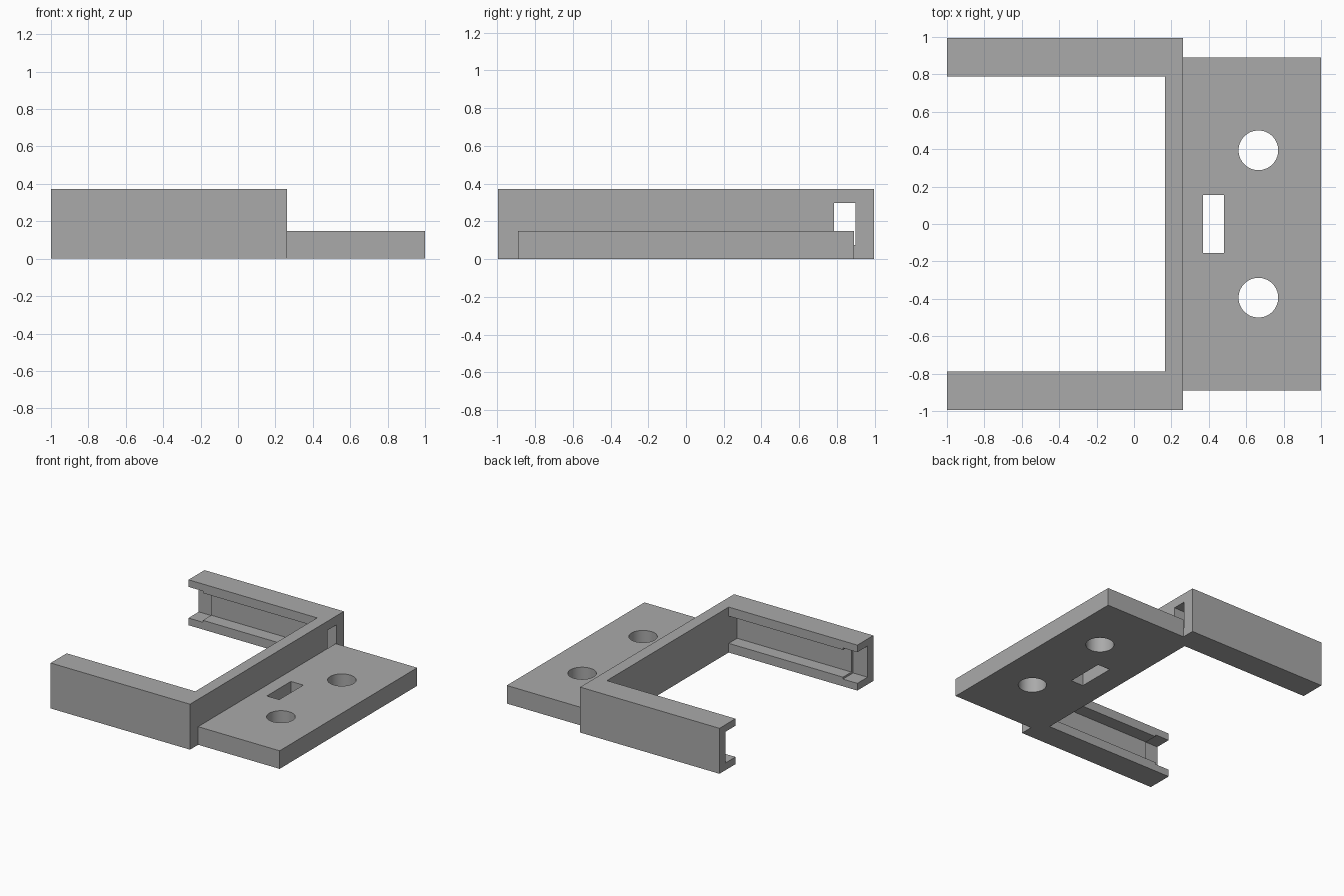
import bpy
import bmesh
import math

if "Cube" in bpy.data.objects:
    bpy.data.objects.remove(bpy.data.objects["Cube"], do_unlink=True)

grey = bpy.data.materials.new("matte grey")
grey.use_nodes = True
grey.diffuse_color = (0.4, 0.4, 0.4, 1)
grey.node_tree.nodes["Principled BSDF"].inputs["Base Color"].default_value = (0.4, 0.4, 0.4, 1)


def prism(name, outline, z0, z1):
    """Extrude a flat outline from z0 up to z1."""
    bm = bmesh.new()
    base = bm.faces.new([bm.verts.new((x, y, z0)) for x, y in outline])
    top = bmesh.ops.extrude_face_region(bm, geom=[base])["geom"]
    verts = [v for v in top if isinstance(v, bmesh.types.BMVert)]
    bmesh.ops.translate(bm, verts=verts, vec=(0, 0, z1 - z0))
    bmesh.ops.recalc_face_normals(bm, faces=bm.faces)
    mesh = bpy.data.meshes.new(name)
    bm.to_mesh(mesh)
    bm.free()
    mesh.materials.append(grey)
    obj = bpy.data.objects.new(name, mesh)
    bpy.context.collection.objects.link(obj)
    return obj


def box(name, x0, x1, y0, y1, z0, z1):
    return prism(name, [(x0, y0), (x1, y0), (x1, y1), (x0, y1)], z0, z1)


def cut(target, cutter):
    """Subtract the cutter from the target and discard it."""
    cutter.hide_render = True
    mod = target.modifiers.new("cut", "BOOLEAN")
    mod.operation = "DIFFERENCE"
    mod.solver = "EXACT"
    mod.object = cutter
    bpy.ops.object.select_all(action="DESELECT")
    bpy.context.view_layer.objects.active = target
    target.select_set(True)
    bpy.ops.object.modifier_apply(modifier=mod.name)
    bpy.data.objects.remove(cutter, do_unlink=True)


# Main dimensions
HALF, INNER, GROOVE, POCKET = 0.995, 0.788, 0.897, 0.92
WALL_IN, WALL_OUT, HEIGHT = 0.165, 0.262, 0.372
PLATE_HALF, PLATE_TOP = 0.89, 0.148
LOW, HIGH = 0.075, 0.298

# U-shaped frame
half_u = [(-1, INNER), (-1, HALF), (WALL_OUT, HALF)]
outline = half_u + [(x, -y) for x, y in reversed(half_u)]
outline += [(WALL_IN, -INNER), (WALL_IN, INNER)]
frame = prism("frame", outline, 0, HEIGHT)

# Inward channel in each arm, with a wider pocket at its open end
for side in (-1, 1):
    y = sorted((side * 0.7, side * GROOVE))
    cut(frame, box("channel_cutter", -1.1, WALL_IN, *y, LOW, HIGH))
    y = sorted((side * 0.7, side * POCKET))
    cut(frame, box("pocket_cutter", -1.1, -0.87, *y, LOW - 0.016, HIGH + 0.016))

# Window through the cross wall at the end of one channel
cut(frame, box("window_cutter", WALL_IN - 0.05, WALL_OUT + 0.1, 0.783, GROOVE, LOW, HIGH))

# Mounting plate with a slot and two round holes
plate = box("mounting_plate", WALL_OUT, 1, -PLATE_HALF, PLATE_HALF, 0, PLATE_TOP)
cut(plate, box("slot_cutter", 0.37, 0.482, -0.156, 0.156, -0.1, 0.3))
for side in (-1, 1):
    turns = [math.tau * i / 64 for i in range(64)]
    ring = [(0.665 + 0.106 * math.cos(a), side * 0.394 + 0.106 * math.sin(a)) for a in turns]
    cut(plate, prism("hole_cutter", ring, -0.1, 0.3))

bpy.ops.object.select_all(action="DESELECT")
bpy.context.view_layer.objects.active = plate
plate.select_set(True)
bpy.ops.object.shade_smooth_by_angle(angle=math.radians(30))
